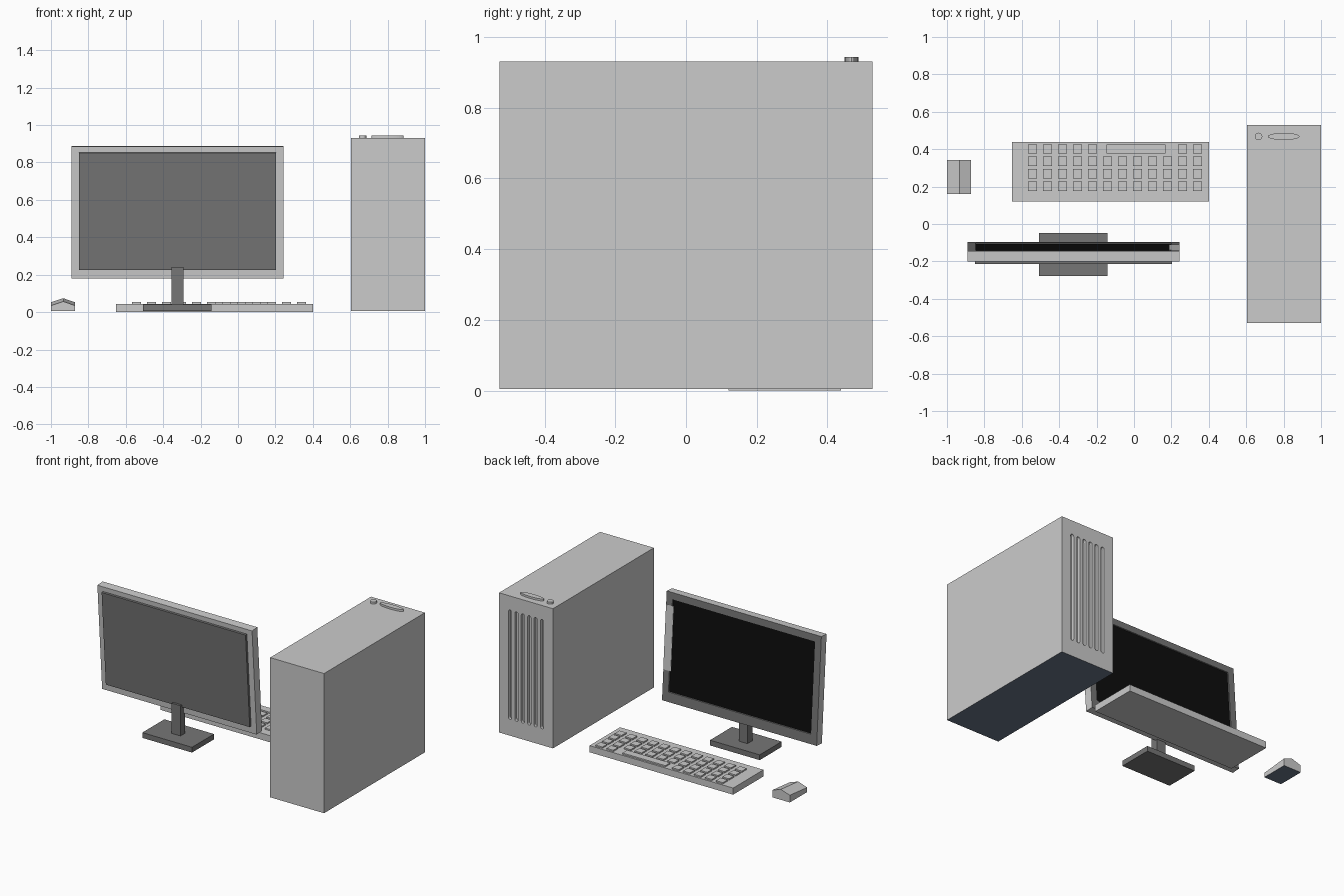
import bpy, bmesh, math
from mathutils import Matrix, Vector

if "Cube" in bpy.data.objects:
    bpy.data.objects.remove(bpy.data.objects["Cube"])


def material(name, rgb):
    m = bpy.data.materials.new(name)
    m.diffuse_color = (*rgb, 1)
    m.use_nodes = True
    m.node_tree.nodes["Principled BSDF"].inputs["Base Color"].default_value = m.diffuse_color
    return m


LIGHT = material("light_grey", (0.6, 0.6, 0.6))
DARK = material("dark_grey", (0.18, 0.18, 0.18))
BLACK = material("screen_black", (0.004, 0.004, 0.004))
SLATE = material("underside_slate", (0.14, 0.18, 0.25))


def finish(name, bm, *mats):
    bmesh.ops.recalc_face_normals(bm, faces=bm.faces[:])
    me = bpy.data.meshes.new(name)
    bm.to_mesh(me)
    bm.free()
    for m in mats:
        me.materials.append(m)
    ob = bpy.data.objects.new(name, me)
    bpy.context.collection.objects.link(ob)
    return ob


def add_box(bm, x, y, z):
    size = (x[1] - x[0], y[1] - y[0], z[1] - z[0])
    mid = (sum(x) / 2, sum(y) / 2, sum(z) / 2)
    mat = Matrix.Translation(mid) @ Matrix.Diagonal((*size, 1))
    bmesh.ops.create_cube(bm, size=1, matrix=mat)


def box(name, x, y, z, *mats):
    bm = bmesh.new()
    add_box(bm, x, y, z)
    return finish(name, bm, *mats)


def disc(name, x, y, rx, ry, z0, z1, mat):
    bm = bmesh.new()
    m = Matrix.Translation((x, y, (z0 + z1) / 2)) @ Matrix.Diagonal((rx, ry, z1 - z0, 1))
    bmesh.ops.create_cone(bm, cap_ends=True, segments=32, radius1=1, radius2=1, depth=1, matrix=m)
    return finish(name, bm, mat)


def paint_underside(ob):
    for p in ob.data.polygons:
        if p.normal.z < -0.9:
            p.material_index = 1


# Tower case with slate underside
case = box("tower_case", (0.605, 1.0), (-0.528, 0.528), (0.005, 0.93), LIGHT, SLATE)
paint_underside(case)

# Six round-ended vent slots cut into the tower's user side
bm = bmesh.new()
r, z0, z1 = 0.012, 0.125, 0.825
for i in range(6):
    cx = 0.685 + i * 0.047
    loop = []
    for k in range(14):
        a = math.pi * (k if k < 7 else k - 1) / 6
        loop.append((cx + r * math.cos(a), (z1 if k < 7 else z0) + r * math.sin(a)))
    f = bm.faces.new([bm.verts.new((x, 0.508, z)) for x, z in loop])
    ext = bmesh.ops.extrude_face_region(bm, geom=[f])
    for v in ext["geom"]:
        if isinstance(v, bmesh.types.BMVert):
            v.co.y = 0.56
cutter = finish("vent_cutter", bm, LIGHT)
cutter.hide_render = True
cutter.hide_viewport = True
mod = case.modifiers.new("vents", "BOOLEAN")
mod.operation = "DIFFERENCE"
mod.solver = "EXACT"
mod.object = cutter

# Buttons on top of the tower
disc("power_button", 0.666, 0.468, 0.02, 0.02, 0.928, 0.943, LIGHT)
disc("oval_button", 0.80, 0.468, 0.085, 0.019, 0.928, 0.943, LIGHT)

# Monitor: built upright, then leaned back about its lower front edge
TILT = Matrix.Translation((0, -0.096, 0.183)) @ Matrix.Rotation(math.radians(4), 4, "X")

bm = bmesh.new()
add_box(bm, (-0.89, 0.243), (-0.055, 0), (0, 0.707))
bm.faces.ensure_lookup_table()
bm.normal_update()
front = next(f for f in bm.faces if f.normal.y > 0.9)
ring = bmesh.ops.inset_region(bm, faces=[front], thickness=0.062)["faces"]
for f in ring:
    f.material_index = 1
for v in front.verts:          # deeper lower margin
    if v.co.z < 0.3:
        v.co.z += 0.02
walls = bmesh.ops.inset_region(bm, faces=[front], thickness=0.003, depth=-0.006)["faces"]
for f in walls:
    f.material_index = 1
front.material_index = 2
bm.transform(TILT)
finish("monitor_body", bm, LIGHT, DARK, BLACK)

panel = box("monitor_back_panel", (-0.85, 0.204), (-0.07, -0.05), (0.047, 0.675), DARK)
panel.data.transform(TILT)
patch = box("bezel_light_strip", (0.188, 0.243), (-0.002, 0.001), (0.2, 0.62), LIGHT)
patch.data.transform(TILT)

# Stand
box("stand_pole", (-0.356, -0.292), (-0.185, -0.135), (0.035, 0.24), DARK)
box("stand_base", (-0.507, -0.143), (-0.277, -0.047), (0.005, 0.04), DARK)

# Keyboard
box("keyboard_base", (-0.652, 0.40), (0.12, 0.438), (0, 0.044), LIGHT)
bm = bmesh.new()
for row, y in enumerate((0.401, 0.335, 0.268, 0.201)):
    for col in range(12):
        if row == 0 and 5 <= col <= 9:
            continue
        x = -0.543 + col * 0.0802
        add_box(bm, (x - 0.025, x + 0.025), (y - 0.025, y + 0.025), (0.042, 0.053))
add_box(bm, (-0.147, 0.168), (0.376, 0.426), (0.042, 0.053))
finish("keys", bm, LIGHT)

# Mouse: ridged wedge, taller at the user's end
bm = bmesh.new()
ends = []
for y, side, peak in ((0.16, 0.035, 0.057), (0.342, 0.053, 0.074)):
    prof = [(-1, 0.005), (-0.872, 0.005), (-0.872, side), (-0.934, peak), (-1, side)]
    ends.append([bm.verts.new((x, y, z)) for x, z in prof])
    bm.faces.new(ends[-1])
for i in range(5):
    j = (i + 1) % 5
    bm.faces.new((ends[0][i], ends[0][j], ends[1][j], ends[1][i]))
mouse = finish("mouse", bm, LIGHT, SLATE)
paint_underside(mouse)
